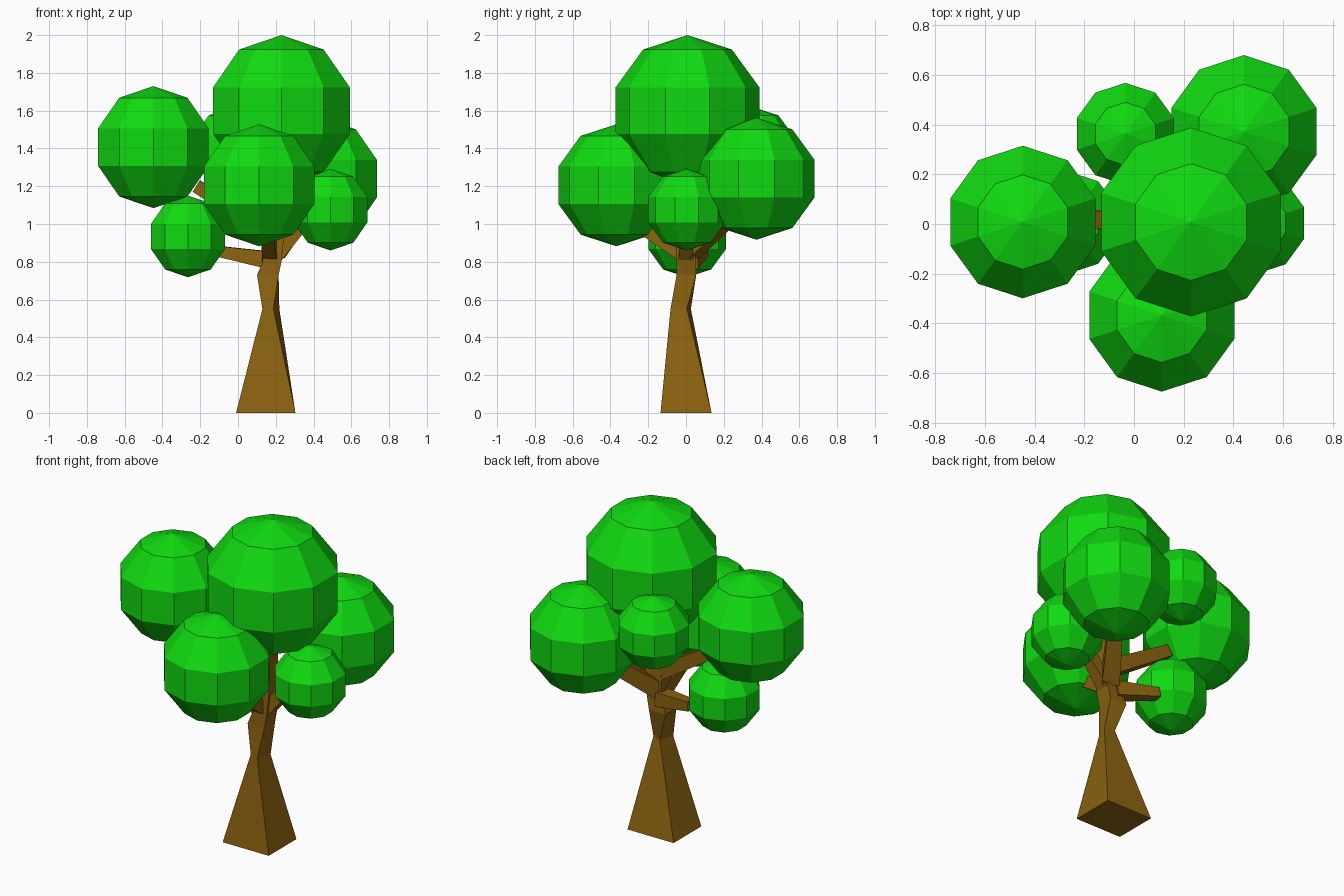
import bpy, bmesh, math
from mathutils import Vector, Matrix

cube = bpy.data.objects.get("Cube")
if cube:
    bpy.data.objects.remove(cube, do_unlink=True)


def make_material(name, color):
    mat = bpy.data.materials.new(name)
    mat.use_nodes = True
    mat.diffuse_color = color
    shader = mat.node_tree.nodes["Principled BSDF"]
    shader.inputs["Base Color"].default_value = color
    shader.inputs["Roughness"].default_value = 0.9
    return mat


leaf_green = make_material("leaf_green", (0.005, 0.70, 0.005, 1))
bark_brown = make_material("bark_brown", (0.26, 0.125, 0.005, 1))


def finish(bm, name, mat):
    bmesh.ops.recalc_face_normals(bm, faces=bm.faces)
    mesh = bpy.data.meshes.new(name)
    bm.to_mesh(mesh)
    bm.free()
    mesh.materials.append(mat)
    obj = bpy.data.objects.new(name, mesh)
    bpy.context.collection.objects.link(obj)
    return obj


def foliage(name, center, radius):
    bm = bmesh.new()
    bmesh.ops.create_uvsphere(bm, u_segments=10, v_segments=5, radius=radius,
                              matrix=Matrix.Translation(center))
    return finish(bm, name, leaf_green)


def loft(name, rings):
    """Join four-cornered rings into a closed solid."""
    bm = bmesh.new()
    loops = [[bm.verts.new(p) for p in ring] for ring in rings]
    for low, high in zip(loops, loops[1:]):
        for i in range(4):
            j = (i + 1) % 4
            bm.faces.new((low[i], low[j], high[j], high[i]))
    bm.faces.new(loops[0][::-1])
    bm.faces.new(loops[-1])
    return finish(bm, name, bark_brown)


CORNERS = ((-1, -1), (1, -1), (1, 1), (-1, 1))


def level_ring(x, y, z, half_x, half_y, twist=0):
    turn = Matrix.Rotation(math.radians(twist), 3, 'Z')
    return [Vector((x, y, z)) + turn @ Vector((a * half_x, b * half_y, 0))
            for a, b in CORNERS]


def branch(name, start, end, thick, thin):
    start, end = Vector(start), Vector(end)
    along = (end - start).normalized()
    side = along.cross(Vector((0, 0, 1))).normalized()
    up = side.cross(along)
    loft(name, [[p + side * a * r + up * b * r for a, b in CORNERS]
                for p, r in ((start, thick), (end, thin))])


# Trunk: wide foot, bent waist, stem running up into the crown
loft("trunk", [
    level_ring(0.147, 0.0, 0.0, 0.157, 0.135),
    level_ring(0.174, -0.028, 0.55, 0.031, 0.046, -20),
    level_ring(0.158, 0.002, 0.73, 0.057, 0.052),
    level_ring(0.18, 0.0, 0.80, 0.05, 0.05),
    level_ring(0.19, 0.0, 0.95, 0.055, 0.048),
    level_ring(0.21, 0.0, 1.30, 0.035, 0.035),
])

# Branches
branch("low_right_branch", (0.16, 0.02, 0.81), (-0.10, 0.09, 0.855), 0.045, 0.028)
branch("high_right_branch", (0.17, 0.0, 0.96), (-0.22, 0.02, 1.2), 0.045, 0.035)
branch("front_branch", (0.17, 0.0, 0.83), (0.15, -0.28, 1.01), 0.04, 0.03)
branch("left_branch", (0.19, 0.0, 0.82), (0.37, 0.0, 1.03), 0.04, 0.03)
branch("back_branch", (0.19, 0.02, 0.86), (0.36, 0.27, 1.08), 0.05, 0.04)

# Foliage balls
foliage("top_foliage", (0.23, 0.008, 1.6), 0.4)
for name, center in (("right_foliage", (-0.448, 0.008, 1.407)),
                     ("front_foliage", (0.112, -0.368, 1.205)),
                     ("back_left_foliage", (0.443, 0.373, 1.24))):
    foliage(name, center, 0.323)
for name, center in (("low_right_foliage", (-0.265, 0.006, 0.934)),
                     ("left_foliage", (0.49, 0.004, 1.076)),
                     ("back_foliage", (-0.035, 0.363, 1.40))):
    foliage(name, center, 0.216)
